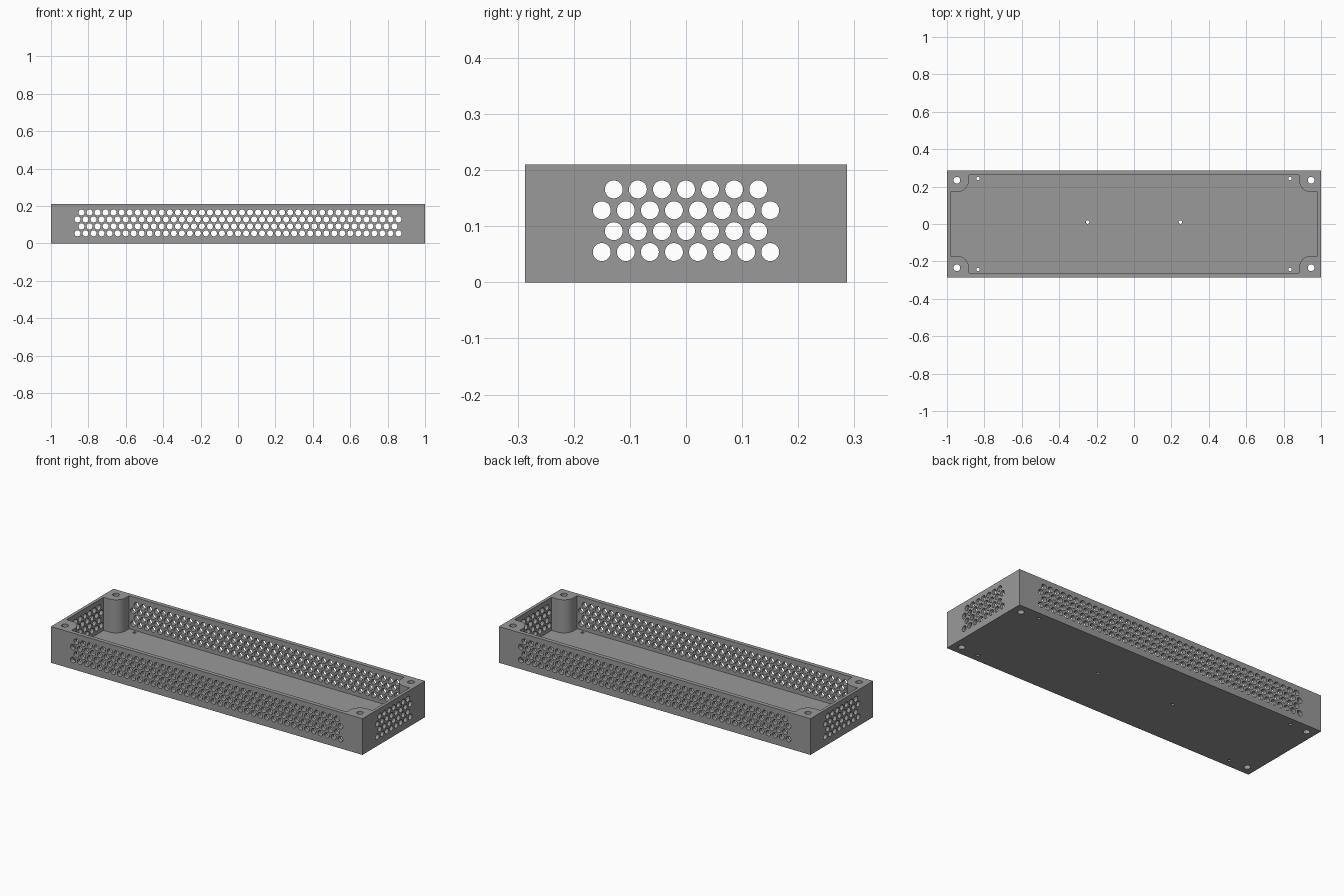
import bpy, bmesh, math
from mathutils import Matrix, Vector

if "Cube" in bpy.data.objects:
    bpy.data.objects.remove(bpy.data.objects["Cube"])

HX, HY, H = 1.0, 0.287, 0.21         # half length, half width, height
WALL_X, WALL_Y, FLOOR = 0.018, 0.024, 0.018
POST_X, POST_Y, POST_R = 0.947, 0.234, 0.064
PITCH, VENT_R = 0.0429, 0.016


def make_object(name, bm):
    bmesh.ops.recalc_face_normals(bm, faces=bm.faces)
    mesh = bpy.data.meshes.new(name)
    bm.to_mesh(mesh)
    bm.free()
    obj = bpy.data.objects.new(name, mesh)
    bpy.context.collection.objects.link(obj)
    return obj


def rods(name, centres, axis, radius, length, sides=28):
    """One cutter made of parallel rods along an axis."""
    turn = Vector((0, 0, 1)).rotation_difference(Vector(axis)).to_matrix().to_4x4()
    bm = bmesh.new()
    for c in centres:
        bmesh.ops.create_cone(bm, cap_ends=True, segments=sides, radius1=radius,
                              radius2=radius, depth=length,
                              matrix=Matrix.Translation(c) @ turn)
    return make_object(name, bm)


def vent_grid(count):
    """Staggered rows: count holes, then one fewer, repeated over four rows."""
    for row in range(4):
        n = count - row % 2
        for i in range(n):
            yield (i - (n - 1) / 2) * PITCH, 0.054 + row * 0.0372


# Solid outer block
bm = bmesh.new()
bmesh.ops.create_cube(bm, size=1, matrix=Matrix.Translation((0, 0, H / 2))
                      @ Matrix.Diagonal((2 * HX, 2 * HY, H, 1)))
tray = make_object("vented_tray", bm)

# Cavity outline, notched around the four rounded corner posts
ix, iy = HX - WALL_X, HY - WALL_Y
corner = [(ix, POST_Y - POST_R)]
for k in range(17):
    a = math.radians(270 - 90 * k / 16)
    corner.append((POST_X + POST_R * math.cos(a), POST_Y + POST_R * math.sin(a)))
corner.append((POST_X - POST_R, iy))
outline = []
for sx, sy in ((1, 1), (-1, 1), (-1, -1), (1, -1)):
    pts = [(sx * x, sy * y) for x, y in corner]
    outline += pts if sx * sy > 0 else pts[::-1]
bm = bmesh.new()
base = bm.faces.new([bm.verts.new((x, y, FLOOR)) for x, y in outline])
top = bmesh.ops.extrude_face_region(bm, geom=[base])["geom"]
bmesh.ops.translate(bm, vec=(0, 0, 0.4),
                    verts=[v for v in top if isinstance(v, bmesh.types.BMVert)])
cavity = make_object("cavity_cutter", bm)

# Vents through the long and short walls, screw holes and small floor holes
signs = [(sx, sy) for sx in (-1, 1) for sy in (-1, 1)]
cutters = [
    cavity,
    rods("long_wall_vents", [(u, 0, z) for u, z in vent_grid(41)], (0, 1, 0), VENT_R, 1),
    rods("short_wall_vents", [(0, u, z) for u, z in vent_grid(8)], (1, 0, 0), VENT_R, 3),
    rods("screw_holes", [(sx * POST_X, sy * POST_Y, H / 2) for sx, sy in signs],
         (0, 0, 1), 0.018, 1),
    rods("floor_holes", [(sx * 0.834, sy * 0.242, 0) for sx, sy in signs]
         + [(-0.248, 0.01, 0), (0.248, 0.01, 0)], (0, 0, 1), 0.009, 0.1),
]
bpy.context.view_layer.objects.active = tray
tray.select_set(True)
for cutter in cutters:
    mod = tray.modifiers.new(cutter.name, "BOOLEAN")
    mod.operation = "DIFFERENCE"
    mod.solver = "EXACT"
    mod.object = cutter
    bpy.ops.object.modifier_apply(modifier=mod.name)
    bpy.data.objects.remove(cutter, do_unlink=True)

# Single grey finish, crisp edges
grey = bpy.data.materials.new("grey")
grey.diffuse_color = (0.32, 0.32, 0.32, 1)
grey.use_nodes = True
grey.node_tree.nodes["Principled BSDF"].inputs["Base Color"].default_value = grey.diffuse_color
tray.data.materials.clear()
tray.data.materials.append(grey)
bpy.ops.object.shade_smooth_by_angle(angle=math.radians(30))
